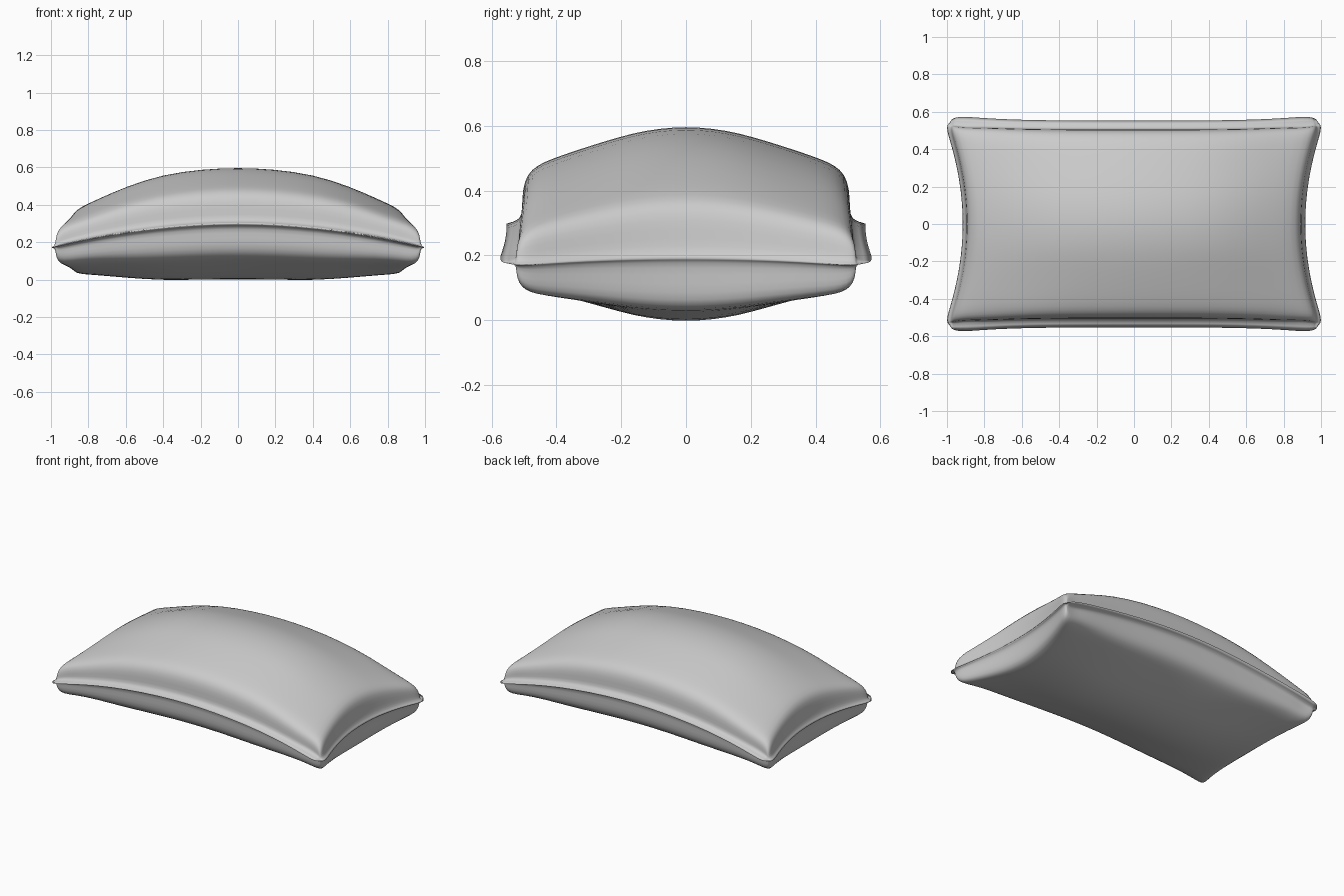
import bpy
import bmesh

cube = bpy.data.objects.get("Cube")
if cube:
    bpy.data.objects.remove(cube, do_unlink=True)

# Half profiles of the cushion: (fraction of half size, fraction of puff height)
LENGTH = [(0, 1), (.2, .99), (.44, .95), (.65, .82), (.82, .68), (.92, .6),
          (.962, .53), (.975, .38), (.978, .18), (.983, .04), (1, 0)]
WIDTH = [(0, 1), (.15, .98), (.29, .935), (.45, .85), (.62, .75), (.76, .66), (.83, .6),
         (.885, .51), (.912, .36), (.914, .15), (.92, .04), (1, 0)]
PUFF = 0.3


def mirrored(profile):
    return [(-p, h) for p, h in reversed(profile[1:])] + profile


def plan(u, v):
    """Pinched rectangle outline with rounded, flared corners."""
    a, b = abs(u), abs(v)
    m = max(a, b)
    k = m / (a ** 22 + b ** 22) ** (1 / 22) if m else 1
    half_x = 0.915 + 0.088 * min(1, b / 0.87) ** 2
    half_y = 0.553 + 0.026 * min(1, a / 0.92) ** 5
    return u * half_x * k, v * half_y * k


def seam_height(x):
    return 0.3 - 0.13 * x * x


# Cushion: two puffed sheets sharing one arched seam
us, vs = mirrored(LENGTH), mirrored(WIDTH)
bm = bmesh.new()
sheets = []
for side in (1, -1):
    grid = []
    for i, (u, hu) in enumerate(us):
        row = []
        for j, (v, hv) in enumerate(vs):
            on_seam = i in (0, len(us) - 1) or j in (0, len(vs) - 1)
            if on_seam and sheets:
                row.append(sheets[0][i][j])
            else:
                x, y = plan(u, v)
                row.append(bm.verts.new((x, y, seam_height(x) + side * PUFF * hu * hv)))
        grid.append(row)
    sheets.append(grid)
    for i in range(len(us) - 1):
        for j in range(len(vs) - 1):
            quad = [grid[i][j], grid[i + 1][j], grid[i + 1][j + 1], grid[i][j + 1]]
            bm.faces.new(quad if side > 0 else quad[::-1])

# Keep the seam crisp under subdivision
crease = bm.edges.layers.float.new("crease_edge")
seam = {v for i, row in enumerate(sheets[0]) for j, v in enumerate(row)
        if i in (0, len(us) - 1) or j in (0, len(vs) - 1)}
for e in bm.edges:
    if e.verts[0] in seam and e.verts[1] in seam:
        e[crease] = 1
for f in bm.faces:
    f.smooth = True

mesh = bpy.data.meshes.new("cushion")
bm.to_mesh(mesh)
bm.free()
cushion = bpy.data.objects.new("cushion", mesh)
bpy.context.collection.objects.link(cushion)
sub = cushion.modifiers.new("soften", "SUBSURF")
sub.levels = sub.render_levels = 1

# Fabric colour
fabric = bpy.data.materials.new("light_grey_fabric")
fabric.use_nodes = True
colour = (0.6, 0.6, 0.6, 1)
fabric.diffuse_color = colour
fabric.node_tree.nodes["Principled BSDF"].inputs["Base Color"].default_value = colour
mesh.materials.append(fabric)
